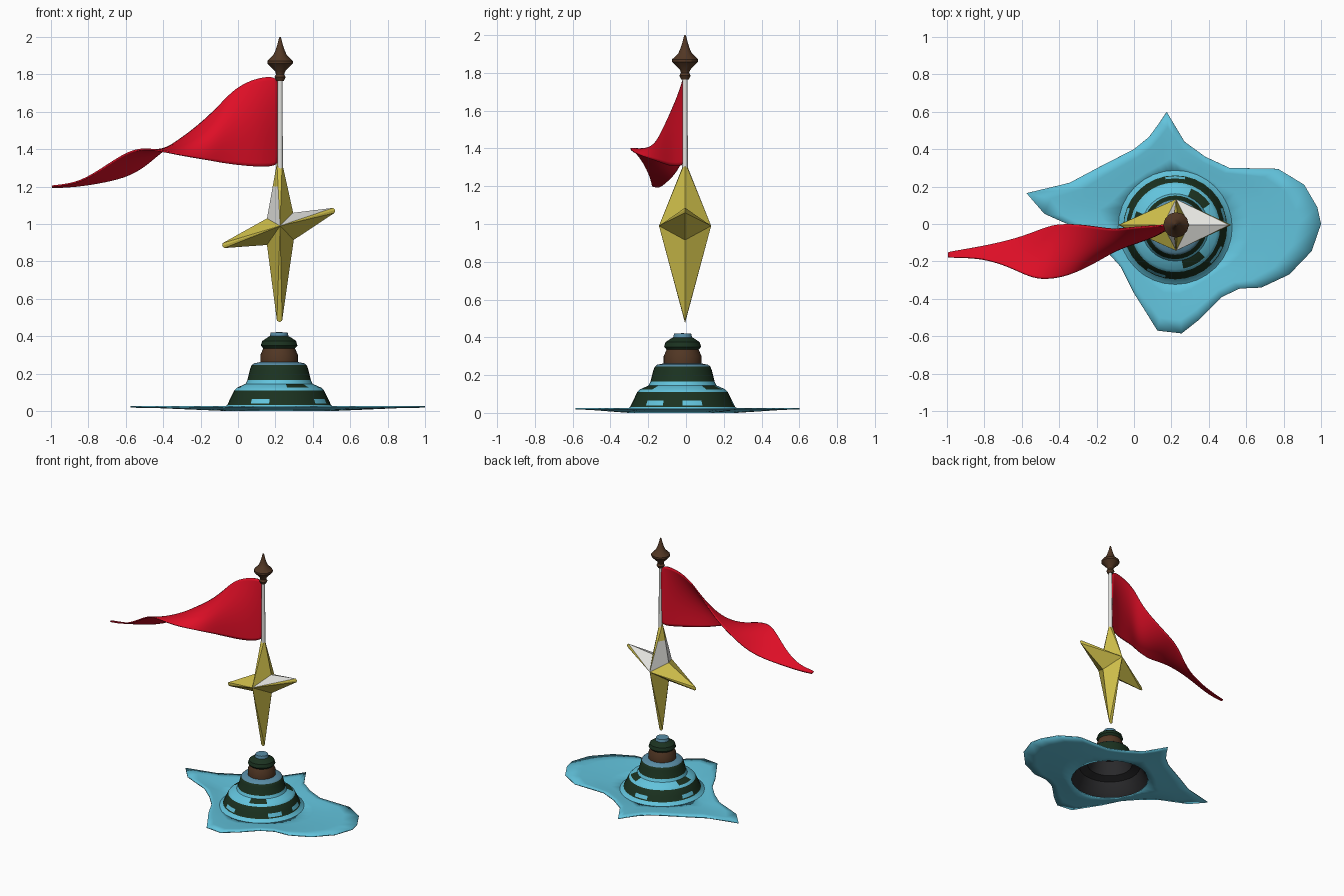
import bpy, bmesh, math
from mathutils import Vector

if "Cube" in bpy.data.objects:
    bpy.data.objects.remove(bpy.data.objects["Cube"])

CX, CY = 0.225, -0.005   # axis of the pole


def mat(name, r, g, b):
    m = bpy.data.materials.new(name)
    lin = [((c / 255 + 0.055) / 1.055) ** 2.4 if c > 10 else c / 255 / 12.92 for c in (r, g, b)]
    m.diffuse_color = (*lin, 1)
    m.use_nodes = True
    m.node_tree.nodes["Principled BSDF"].inputs["Base Color"].default_value = m.diffuse_color
    return m


CYAN = mat("sky_blue", 98, 195, 220)
RED = mat("red", 222, 14, 38)
GREEN = mat("dark_green", 27, 50, 32)
BROWN = mat("brown", 82, 55, 36)
YELLOW = mat("yellow", 206, 190, 74)
WHITE = mat("off_white", 226, 226, 222)
SLATE = mat("slate_blue", 88, 140, 165)
DARK = mat("near_black", 42, 42, 44)


def finish(name, bm, mats, smooth=35, flip=False, thick=0):
    bmesh.ops.remove_doubles(bm, verts=bm.verts, dist=1e-5)
    bmesh.ops.recalc_face_normals(bm, faces=bm.faces)
    if flip:
        bmesh.ops.reverse_faces(bm, faces=bm.faces)
    me = bpy.data.meshes.new(name)
    bm.to_mesh(me)
    bm.free()
    ob = bpy.data.objects.new(name, me)
    bpy.context.collection.objects.link(ob)
    for m in mats:
        me.materials.append(m)
    bpy.ops.object.select_all(action='DESELECT')
    ob.select_set(True)
    bpy.context.view_layer.objects.active = ob
    if smooth:
        bpy.ops.object.shade_smooth_by_angle(angle=math.radians(smooth))
    if thick:
        s = ob.modifiers.new("thickness", 'SOLIDIFY')
        s.thickness, s.offset = thick, 0
    return ob


def lathe(name, profile, mats, rule=None, cx=CX, cy=CY, segs=32, **kw):
    """Turn (radius, z, material slot of the band above) about an upright axis."""
    bm = bmesh.new()
    rings = [[bm.verts.new((cx + r * math.cos(2 * math.pi * i / segs),
                            cy + r * math.sin(2 * math.pi * i / segs), z))
              for i in range(segs)] for r, z, _ in profile]
    for k in range(len(rings) - 1):
        for i in range(segs):
            j = (i + 1) % segs
            f = bm.faces.new((rings[k][i], rings[k][j], rings[k + 1][j], rings[k + 1][i]))
            f.material_index = rule(k, i, profile[k][2]) if rule else profile[k][2]
    return finish(name, bm, mats, **kw)


# stepped base: cyan 0, green 1, slate 2, brown 3, with painted patches
def patches(k, i, m):
    if k == 2 and i % 7 in (0, 1):
        return 0
    if k == 5 and i % 11 in (3, 4, 5):
        return 1
    return m


base = [(0.305, 0.012, 0), (0.278, 0.032, 1), (0.274, 0.04, 1), (0.262, 0.065, 1),
        (0.24, 0.11, 0), (0.225, 0.125, 0), (0.18, 0.145, 0), (0.17, 0.165, 1),
        (0.155, 0.225, 1), (0.147, 0.245, 2), (0.135, 0.255, 2), (0.10, 0.262, 3),
        (0.10, 0.30, 3), (0.085, 0.335, 1), (0.098, 0.35, 1), (0.09, 0.375, 1),
        (0.06, 0.395, 1), (0.05, 0.40, 2), (0.045, 0.42, 2), (0, 0.422, 2)]
lathe("stepped_base", base, [CYAN, GREEN, SLATE, BROWN], patches, cx=0.22, cy=-0.018)
lining = [(0.288, 0.008, 0), (0.262, 0.035, 0), (0.225, 0.11, 0), (0.165, 0.13, 0),
          (0.135, 0.235, 0), (0.085, 0.25, 0), (0, 0.26, 0)]
lathe("base_lining", lining, [DARK], cx=0.22, cy=-0.018, flip=True)

# ground sheet with wavy outline and a round opening under the base
outline = [(1, 0), (.98, .09), (.91, .21), (.77, .295), (.51, .3), (.38, .36), (.27, .44),
           (.21, .54), (.175, .6), (.135, .54), (.08, .465), (0, .4), (-.185, .305),
           (-.345, .22), (-.575, .165), (-.48, .055), (-.39, .015), (-.265, -.04),
           (-.16, -.13), (-.07, -.23), (0, -.37), (.06, -.465), (.125, -.57), (.255, -.585),
           (.35, -.51), (.47, -.39), (.565, -.345), (.68, -.34), (.83, -.27), (.95, -.145)]
bm = bmesh.new()
rings = []
for t in (0, 0.25, 0.5, 0.75, 1):
    ring = []
    for x, y in outline:
        d = Vector((x - 0.22, y + 0.018))
        p = d.normalized() * 0.285 * (1 - t) + d * t
        ring.append(bm.verts.new((p.x + 0.22, p.y - 0.018, 0.004 + 0.018 * min(1, t * 1.2))))
    rings.append(ring)
n = len(outline)
for a, b in zip(rings, rings[1:]):
    for i in range(n):
        bm.faces.new((a[i], b[i], b[(i + 1) % n], a[(i + 1) % n]))
finish("ground_sheet", bm, [CYAN], thick=0.008)

# four-pointed star: arm tips (x, z), and the inner corner that follows each
arms = [((0.222, 1.335), (0.295, 1.06)), ((0.52, 1.075), (0.298, 0.915)),
        ((0.222, 0.475), (0.155, 0.888)), ((-0.085, 0.882), (0.155, 1.03))]
mid = Vector((CX, CY, 0.99))
bm = bmesh.new()
rim = []
for tip, corner in arms:
    tip = Vector((tip[0], CY, tip[1]))
    d = (tip - mid).normalized()
    side = Vector((d.z, 0, -d.x)) * 0.014
    rim += [bm.verts.new(tip - side - d * 0.008), bm.verts.new(tip),
            bm.verts.new(tip + side - d * 0.008), bm.verts.new((corner[0], CY, corner[1]))]
for s in (-1, 1):
    hub = bm.verts.new(mid + Vector((0, s * 0.138, 0)))
    for i, v in enumerate(rim):
        f = bm.faces.new((hub, v, rim[(i + 1) % 16]))
        # white: upper side of the right arm and left side of the top arm
        f.material_index = 1 if i in (3, 15) else 0
bmesh.ops.bisect_plane(bm, geom=bm.verts[:] + bm.edges[:] + bm.faces[:],
                       plane_co=(0, 0, 1.2), plane_no=(0, 0, 1))
for f in bm.faces:
    if f.calc_center_median().z > 1.2:
        f.material_index = 0
finish("star", bm, [YELLOW, WHITE], smooth=0)

# pole and finial
lathe("pole", [(0, 1.28, 0), (0.015, 1.28, 0), (0.013, 1.79, 0), (0, 1.79, 0)], [WHITE], segs=12)
finial = [(0, 1.765, 0), (0.02, 1.765, 0), (0.03, 1.785, 0), (0.022, 1.80, 0), (0.026, 1.815, 0),
          (0.068, 1.858, 0), (0.068, 1.872, 0), (0.035, 1.905, 0), (0.024, 1.93, 0),
          (0.013, 1.965, 0), (0.005, 1.998, 0), (0, 2.0, 0)]
lathe("finial", finial, [BROWN], segs=12, smooth=30)

# flag: sheet stretched between its upper and lower edges, with a bulging belly
upper = [(.215, 0, 1.79), (.13, -.01, 1.785), (.05, -.015, 1.76), (-.03, -.02, 1.71),
         (-.105, -.03, 1.625), (-.2, -.015, 1.535), (-.31, 0, 1.45), (-.415, 0, 1.385),
         (-.5, -.03, 1.305), (-.6, -.07, 1.25), (-.735, -.105, 1.22), (-.87, -.13, 1.2),
         (-.995, -.15, 1.195)]
lower = [(.22, 0, 1.31), (.13, -.06, 1.305), (.03, -.095, 1.312), (-.075, -.13, 1.325),
         (-.15, -.17, 1.34), (-.235, -.22, 1.355), (-.36, -.28, 1.38), (-.48, -.3, 1.405),
         (-.565, -.28, 1.395), (-.655, -.235, 1.345), (-.765, -.195, 1.27),
         (-.87, -.18, 1.215), (-.995, -.18, 1.203)]
bm = bmesh.new()
rows = []
for k, (u, l) in enumerate(zip(upper, lower)):
    u, l = Vector(u), Vector(l)
    belly = 0.035 * math.sin(math.pi * min(1, k / 7))
    rows.append([bm.verts.new(u.lerp(l, t / 6) - Vector((0, belly * math.sin(math.pi * t / 6), 0)))
                 for t in range(7)])
for a, b in zip(rows, rows[1:]):
    for t in range(6):
        bm.faces.new((a[t], b[t], b[t + 1], a[t + 1]))
flag = finish("flag", bm, [RED], smooth=60)
sub = flag.modifiers.new("smooth", 'SUBSURF')
sub.levels = sub.render_levels = 2
sol = flag.modifiers.new("thickness", 'SOLIDIFY')
sol.thickness, sol.offset = 0.008, 0
